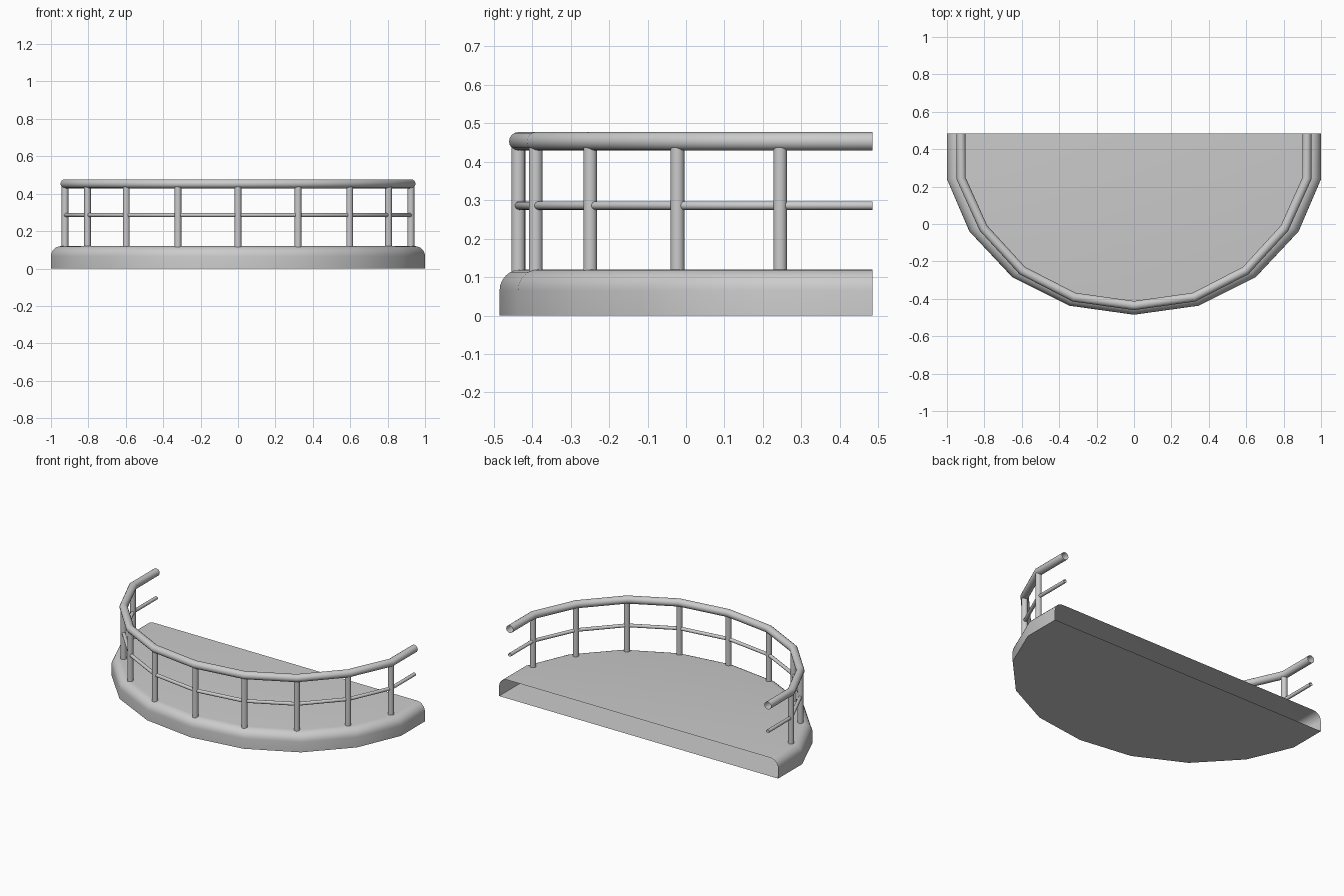
import bpy, bmesh
from math import sin, cos, pi, radians
from mathutils import Vector

if "Cube" in bpy.data.objects:
    bpy.data.objects.remove(bpy.data.objects["Cube"])


def mirrored(half):
    """Half path runs from the back right to the front centre."""
    return [Vector(p) for p in half] + [Vector((-x, y)) for x, y in half[-2::-1]]


def inset(path, d):
    """Mitred inward offset of an open path."""
    norms = []
    for a, b in zip(path, path[1:]):
        t = (b - a).normalized()
        norms.append(Vector((t.y, -t.x)))
    out = []
    for i, p in enumerate(path):
        n0, n1 = norms[max(i - 1, 0)], norms[min(i, len(norms) - 1)]
        m = (n0 + n1).normalized()
        out.append(p - m * (-d / m.dot(n0)))
    return out


def sweep(name, path, profile, closed=False, caps=False):
    """Sweep an (inset, z) profile along a path."""
    bm = bmesh.new()
    rows = [[bm.verts.new((p.x, p.y, z)) for p in inset(path, d)] for d, z in profile]
    pairs = list(zip(rows, rows[1:])) + ([(rows[-1], rows[0])] if closed else [])
    for r0, r1 in pairs:
        for i in range(len(path) - 1):
            bm.faces.new((r0[i], r1[i], r1[i + 1], r0[i + 1]))
    if caps:
        bm.faces.new(rows[0])
        bm.faces.new(rows[-1][::-1])
    bmesh.ops.recalc_face_normals(bm, faces=bm.faces)
    if caps:
        # open back: make sure the deck faces upward
        bm.normal_update()
        top = max(bm.faces, key=lambda f: f.calc_center_median().z)
        if top.normal.z < 0:
            bmesh.ops.reverse_faces(bm, faces=bm.faces)
    me = bpy.data.meshes.new(name)
    bm.to_mesh(me)
    bm.free()
    ob = bpy.data.objects.new(name, me)
    bpy.context.collection.objects.link(ob)
    smooth(ob)
    return ob


def smooth(ob):
    bpy.ops.object.select_all(action='DESELECT')
    ob.select_set(True)
    bpy.context.view_layer.objects.active = ob
    bpy.ops.object.shade_smooth_by_angle(angle=radians(35))


def circle(r, z, n=16):
    return [(r * cos(2 * pi * i / n), z + r * sin(2 * pi * i / n)) for i in range(n)]


# Balcony slab: rounded upper edge, open at the back
outline = mirrored([(1, .485), (1, .24), (.88, -.04), (.65, -.285), (.345, -.437), (0, -.485)])
R, H = .055, .12
edge = [(0, 0)] + [(R - R * cos(a), H - R + R * sin(a)) for a in (i * pi / 12 for i in range(7))]
sweep("balcony_slab", outline, edge, caps=True)

# Handrail and thin middle rail, open tubes
posts = [(.925, .245), (.805, -.022), (.597, -.249), (.321, -.391), (0, -.436)]
rail = mirrored([(.925, .485)] + posts)
sweep("handrail", rail, circle(.024, .453), closed=True)
sweep("middle_rail", rail, circle(.011, .286), closed=True)

# Railing posts
for i, p in enumerate(mirrored(posts)):
    bpy.ops.mesh.primitive_cylinder_add(vertices=16, radius=.018, depth=.325, end_fill_type='NOTHING',
                                        location=(p.x, p.y, .2775))
    ob = bpy.context.object
    ob.name = f"railing_post_{i + 1}"
    smooth(ob)
